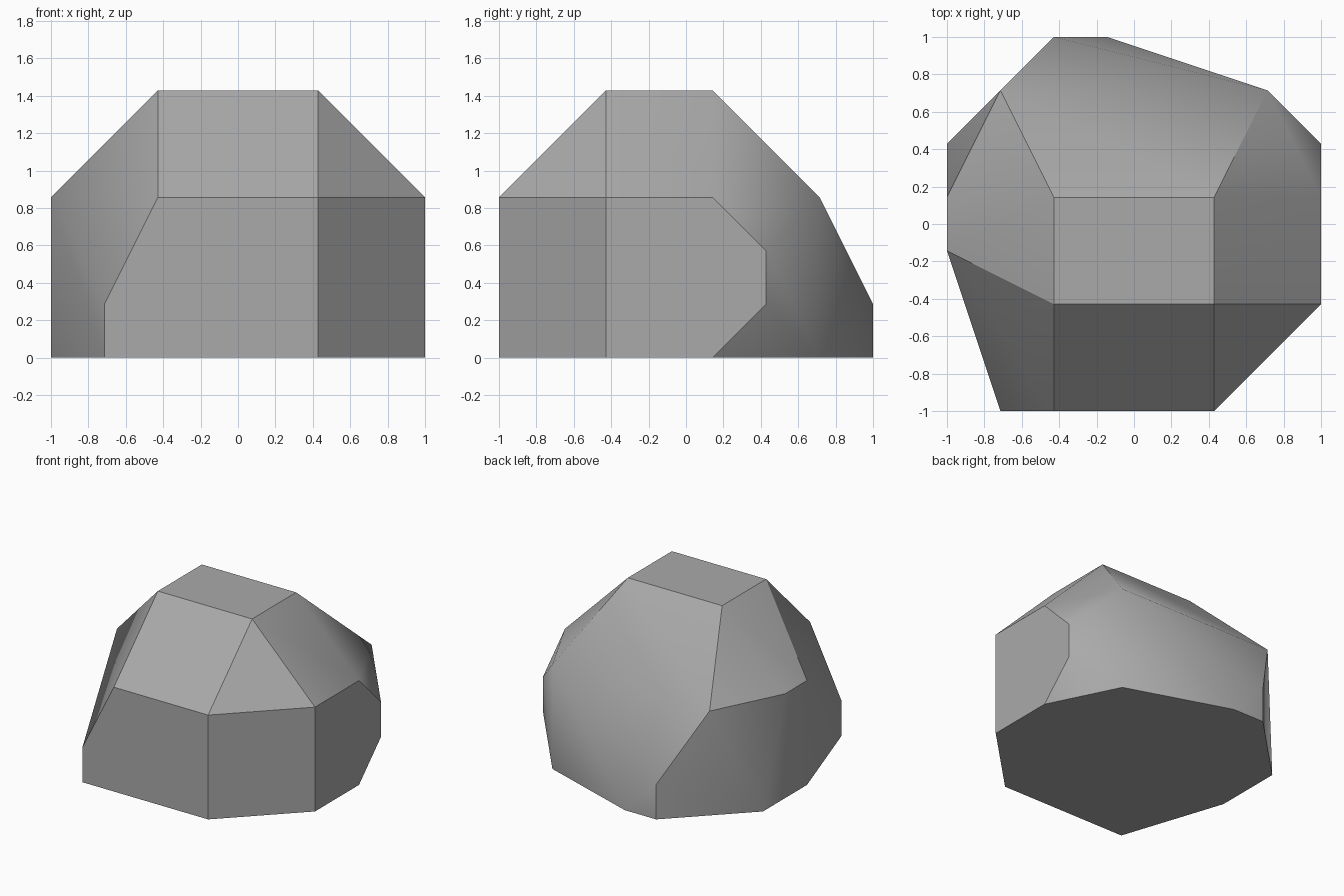
import bpy
import bmesh
import math

# Remove the default cube
cube = bpy.data.objects.get("Cube")
if cube:
    bpy.data.objects.remove(cube, do_unlink=True)

# Plain stone colour
stone = bpy.data.materials.new("stone_grey")
stone.use_nodes = True
colour = (0.4, 0.4, 0.4, 1)
stone.diffuse_color = colour
stone.node_tree.nodes["Principled BSDF"].inputs["Base Color"].default_value = colour

# Corner outlines at each height, measured in sevenths of a unit
UNIT = 1 / 7
outlines = {
    0: [(-5, -7), (3, -7), (7, -3), (7, 1), (5, 5), (-1, 7), (-3, 7), (-7, 3), (-7, -1)],
    2: [(-5, -7), (7, 3), (-3, 7)],
    4: [(7, 3)],
    6: [(-3, -7), (3, -7), (7, -3), (7, 1), (5, 5), (-5, 5), (-7, 1), (-7, -1)],
    10: [(-3, -3), (3, -3), (3, 1), (-3, 1)],
}

# Wrap the corners in a convex hull and merge the flat facets
bm = bmesh.new()
for height, outline in outlines.items():
    for x, y in outline:
        bm.verts.new((x * UNIT, y * UNIT, height * UNIT))
bmesh.ops.convex_hull(bm, input=bm.verts[:])
bmesh.ops.dissolve_limit(bm, angle_limit=math.radians(0.5),
                         verts=bm.verts[:], edges=bm.edges[:])
bmesh.ops.recalc_face_normals(bm, faces=bm.faces[:])

mesh = bpy.data.meshes.new("boulder")
bm.to_mesh(mesh)
bm.free()
mesh.materials.append(stone)
boulder = bpy.data.objects.new("boulder", mesh)
bpy.context.collection.objects.link(boulder)

# Soft shading across shallow facets, crisp at the strong edges
bpy.ops.object.select_all(action="DESELECT")
boulder.select_set(True)
bpy.context.view_layer.objects.active = boulder
bpy.ops.object.shade_smooth_by_angle(angle=math.radians(30))
